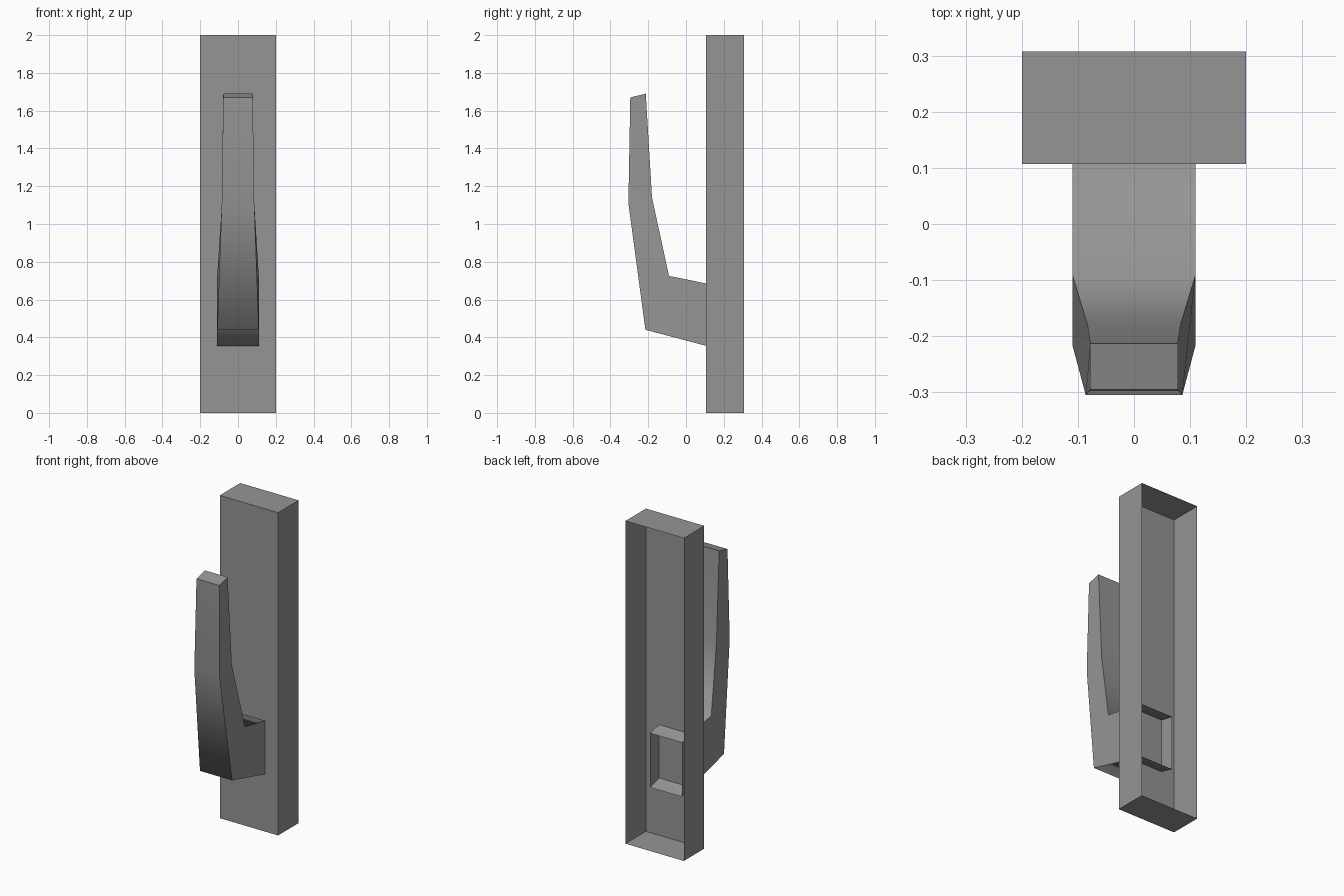
import bpy, bmesh, math

cube = bpy.data.objects.get("Cube")
if cube:
    bpy.data.objects.remove(cube, do_unlink=True)

grey = bpy.data.materials.new("mid_grey")
grey.use_nodes = True
COLOUR = (0.3, 0.3, 0.3, 1)
grey.diffuse_color = COLOUR
grey.node_tree.nodes["Principled BSDF"].inputs["Base Color"].default_value = COLOUR


def loft(name, rings, cap_first, cap_last):
    """Skin a row of four-cornered rings, optionally closing the ends."""
    bm = bmesh.new()
    loops = [[bm.verts.new(p) for p in ring] for ring in rings]
    for a, b in zip(loops, loops[1:]):
        for i in range(4):
            j = (i + 1) % 4
            bm.faces.new((a[i], a[j], b[j], b[i]))
    if cap_first:
        bm.faces.new(loops[0][::-1])
    if cap_last:
        bm.faces.new(loops[-1])
    mesh = bpy.data.meshes.new(name)
    bm.to_mesh(mesh)
    bm.free()
    mesh.materials.append(grey)
    obj = bpy.data.objects.new(name, mesh)
    bpy.context.collection.objects.link(obj)
    return obj


def ring(upper, lower, w_upper, w_lower):
    """Cross-section through two (y, z) profile points with half widths."""
    return [(-w_upper, *upper), (w_upper, *upper),
            (w_lower, *lower), (-w_lower, *lower)]


# Back plate: hollow shell, open at the rear
plate = loft("back_plate",
             [ring((y, 2), (y, 0), 0.2, 0.2) for y in (0.307, 0.107)],
             False, True)

# Hook: stub pokes through the plate with an open end, then sweeps up to the tip
hook = loft("hook", [
    ring((0.197, 0.667), (0.197, 0.331), 0.11, 0.11),
    ring((-0.09, 0.725), (-0.215, 0.44), 0.11, 0.11),
    ring((-0.18, 1.14), (-0.305, 1.11), 0.083, 0.086),
    ring((-0.213, 1.69), (-0.295, 1.67), 0.078, 0.078),
], False, True)

# Smooth the swept bends, keep the side and tip edges crisp
bpy.ops.object.select_all(action="DESELECT")
hook.select_set(True)
bpy.context.view_layer.objects.active = hook
bpy.ops.object.shade_smooth_by_angle(angle=math.radians(71))
